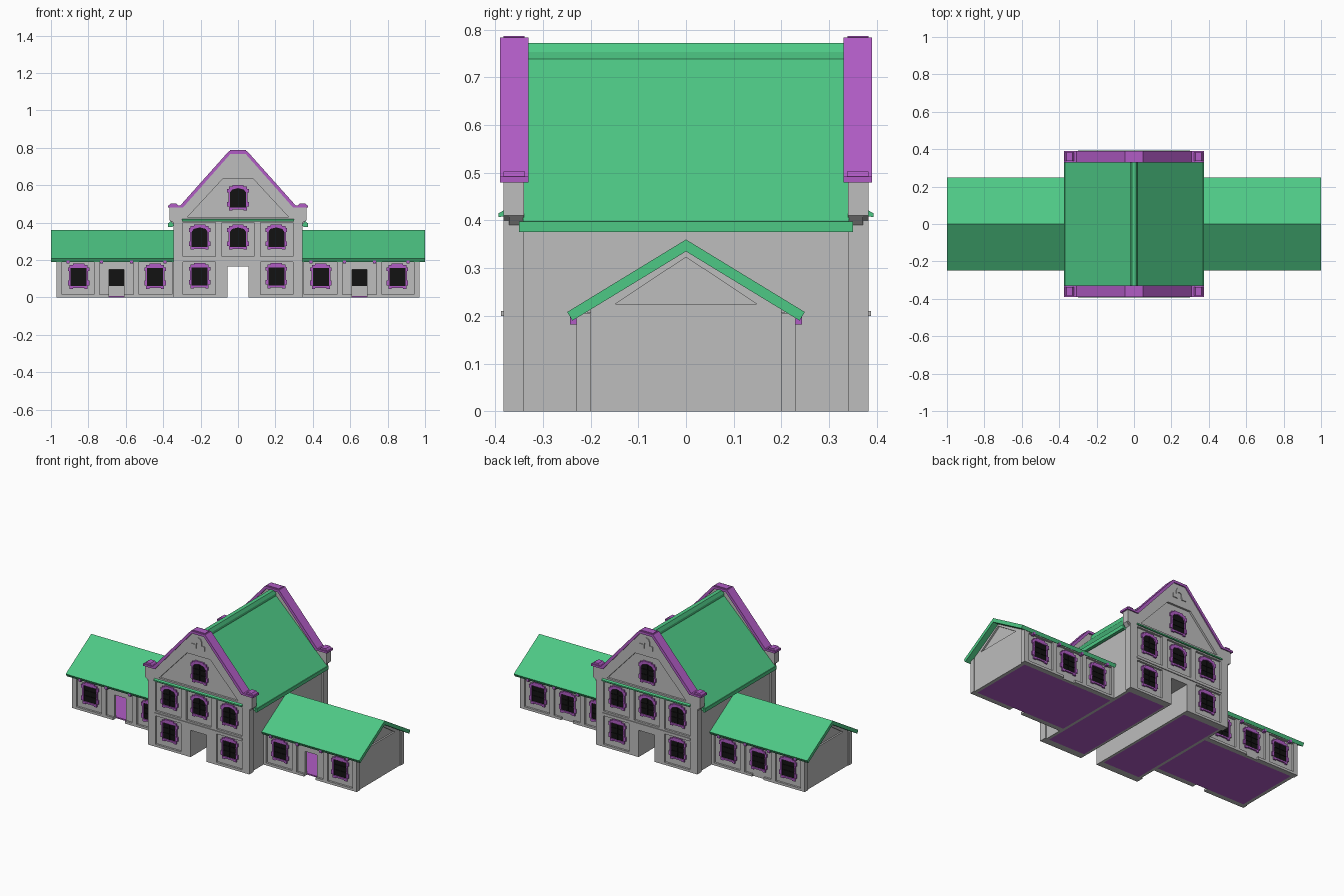
import bpy
import bmesh

default_cube = bpy.data.objects.get("Cube")
if default_cube:
    bpy.data.objects.remove(default_cube, do_unlink=True)


def make_material(name, red, green, blue):
    material = bpy.data.materials.new(name)
    material.use_nodes = True
    colour = (red, green, blue, 1)
    material.diffuse_color = colour
    material.node_tree.nodes["Principled BSDF"].inputs["Base Color"].default_value = colour
    return material


GREY = make_material("grey_plaster", .51, .51, .51)
GREEN = make_material("green_roofing", .076, .58, .235)
PURPLE = make_material("purple_trim", .44, .107, .56)
BLACK = make_material("black_glass", .006, .006, .006)


class Part:
    """One named object, modelled on the right front and mirrored."""

    def __init__(self, name, material, mirror_x=True, mirror_y=True):
        self.name, self.material = name, material
        self.axes = (mirror_x, mirror_y, False)
        self.mesh = bmesh.new()

    def prism(self, axis, outline, start, end):
        """Extrude an outline, (x, z) along y or (y, z) along x."""
        def place(point, depth):
            u, v = point
            return (u, depth, v) if axis == "y" else (depth, u, v)
        verts = [self.mesh.verts.new(place(point, start)) for point in outline]
        face = self.mesh.faces.new(verts)
        result = bmesh.ops.extrude_face_region(self.mesh, geom=[face], use_keep_orig=True)
        moved = [item for item in result["geom"] if isinstance(item, bmesh.types.BMVert)]
        step = end - start
        offset = (0, step, 0) if axis == "y" else (step, 0, 0)
        bmesh.ops.translate(self.mesh, verts=moved, vec=offset)

    def box(self, x0, x1, y0, y1, z0, z1):
        self.prism("y", [(x0, z0), (x1, z0), (x1, z1), (x0, z1)], y0, y1)

    def finish(self):
        bmesh.ops.recalc_face_normals(self.mesh, faces=self.mesh.faces[:])
        data = bpy.data.meshes.new(self.name)
        self.mesh.to_mesh(data)
        self.mesh.free()
        data.materials.append(self.material)
        thing = bpy.data.objects.new(self.name, data)
        bpy.context.collection.objects.link(thing)
        modifier = thing.modifiers.new("Mirror", "MIRROR")
        modifier.use_axis = self.axes
        modifier.use_mirror_merge = False


# Depths of the hall and wing facades: pier face, recessed face, inner face
HALL_FACE, HALL_PANEL, HALL_INSIDE = -.383, -.371, -.34
WING_FACE, WING_PANEL, WING_INSIDE = -.23, -.218, -.2

# Hall gable walls, with the opening of the passage
shoulder = [(.345, .39), (.365, .41), (.365, .48), (.3, .48), (.045, .775), (0, .775)]
part = Part("hall_gable_wall", GREY)
part.prism("y", [(0, .165), (.055, .165), (.055, 0), (.335, 0), (.335, .39)] + shoulder,
           HALL_PANEL, HALL_INSIDE)
part.finish()

# Raised gable border around a sunken panel
part = Part("gable_border", GREY)
part.prism("y", [(0, .635), (.08, .635), (.27, .43), (0, .43), (0, .4), (.345, .4)] + shoulder[1:],
           HALL_FACE, HALL_PANEL)
part.finish()

# Blind arch ornament near the gable top
part = Part("gable_ornament", GREY)
part.prism("y", [(0, .75), (.015, .745), (.022, .73), (.022, .705), (.045, .705), (.045, .68),
                 (.015, .68), (.012, .715), (0, .72)], HALL_FACE - .005, HALL_FACE)
part.finish()

# Corner piers, inner piers, plinth and bands of the hall facade
part = Part("hall_piers", GREY)
part.box(.295, .345, HALL_FACE, HALL_INSIDE, 0, .4)
for x0, x1, z0, z1 in [(.085, .12, 0, .4), (.055, .085, 0, .19), (.12, .295, 0, .015),
                       (0, .295, .19, .22), (0, .055, .165, .19)]:
    part.box(x0, x1, HALL_FACE, HALL_PANEL, z0, z1)
part.box(0, .3, HALL_FACE - .005, HALL_FACE, .2, .21)
part.finish()

# Side walls and the passage through the hall
part = Part("hall_side_wall", GREY)
part.box(.318, .335, HALL_INSIDE, 0, 0, .42)
part.finish()
part = Part("passage_lining", GREY)
part.box(.055, .07, HALL_INSIDE, 0, 0, .165)
part.box(0, .07, HALL_INSIDE, 0, .165, .18)
part.finish()

# Floors
part = Part("floors", PURPLE)
part.box(.07, .318, HALL_INSIDE, 0, 0, .008)
part.box(.335, .945, WING_INSIDE, 0, 0, .008)
part.finish()

# Hall roof, with eaves gutter and ridge cap
part = Part("hall_roof", GREEN)
part.prism("y", [(0, .76), (.37, .397), (.37, .377), (.352, .377), (0, .735)], -.342, 0)
part.box(.362, .373, -.35, 0, .376, .398)
part.prism("y", [(0, .772), (.012, .772), (.022, .753), (.022, .73), (0, .73)], -.338, 0)
part.finish()

# Purple coping along the gable, with small caps on the shoulders
part = Part("gable_coping", PURPLE)
part.prism("y", [(0, .783), (.048, .783), (.308, .492), (.375, .492), (.375, .48), (.295, .48),
                 (.04, .768), (0, .768)], -.39, -.33)
part.prism("y", [(.32, .492), (.37, .492), (.36, .503), (.33, .503)], -.383, -.337)
part.box(0, .042, -.382, -.338, .783, .787)
part.finish()

# Narrow pent roof at the foot of the gable
part = Part("pent_roof", GREEN)
part.prism("x", [(HALL_PANEL, .427), (-.393, .415), (-.393, .407), (HALL_PANEL, .41)], 0, .3)
part.finish()

# Wing long walls: the front has a doorway, the back is closed
part = Part("wing_front_wall", GREY, mirror_y=False)
part.prism("y", [(.335, 0), (.61, 0), (.61, .15), (.69, .15), (.69, 0), (.96, 0), (.96, .208),
                 (.335, .208)], WING_PANEL, WING_INSIDE)
part.finish()
part = Part("wing_back_wall", GREY, mirror_y=False)
part.box(.335, .96, -WING_INSIDE, -WING_PANEL, 0, .208)
part.finish()

# Wing piers, top band and plinth
part = Part("wing_piers", GREY)
for x0, x1 in [(.335, .352), (.53, .56), (.74, .77)]:
    part.box(x0, x1, WING_FACE, WING_PANEL, 0, .205)
part.box(.94, .97, WING_FACE, WING_INSIDE, 0, .205)
part.box(.352, .94, WING_FACE, WING_PANEL, .19, .203)
for x0, x1 in [(.352, .53), (.56, .61), (.69, .74), (.77, .94)]:
    part.box(x0, x1, WING_FACE, WING_PANEL, 0, .015)
part.finish()

# Wing end wall with a sunken triangle in its gable
part = Part("wing_end_wall", GREY)
part.prism("x", [(0, 0), (WING_INSIDE, 0), (WING_INSIDE, .215), (0, .34)], .945, .955)
part.prism("x", [(0, 0), (WING_INSIDE, 0), (WING_INSIDE, .215), (0, .34), (0, .323),
                 (-.148, .225), (0, .225)], .955, .965)
part.finish()

# Wing roof and purple rafter ends
part = Part("wing_roof", GREEN)
part.prism("x", [(0, .36), (-.249, .208), (-.238, .19), (0, .335)], .335, 1)
part.finish()
part = Part("rafter_ends", PURPLE)
for x in (.39, .57, .73, .91):
    part.box(x - .008, x + .008, -.243, -.222, .182, .202)
part.finish()

# Windows: a notched surround, dark panes and glazing bars
SURROUND = [(0, .07), (.03, .07), (.03, .062), (.048, .062), (.048, .05), (.058, .05), (.058, .03),
            (.051, .03), (.051, -.02), (.058, -.02), (.058, -.045), (.048, -.045), (.048, -.065),
            (.03, -.065), (.03, -.06), (0, -.06)]
SQUARE_HEAD = [(.043, .047), (0, .047)]
ARCHED_HEAD = [(.043, .03), (.032, .046), (0, .054)]


def add_window(trim, panes, x, z, wall, depth, arched=False, facing=-1):
    opening = [(0, -.05), (.043, -.05)] + (ARCHED_HEAD if arched else SQUARE_HEAD)
    for side in ((1,) if x == 0 else (1, -1)):
        def shift(points):
            return [(x + side * u, z + v) for u, v in points]
        trim.prism("y", shift(SURROUND + opening), wall, wall + facing * .009)
        panes.prism("y", shift(opening), wall + facing * .002, wall - facing * depth)
        for height in (-.017, .015):
            bar = [(0, height), (.043, height), (.043, height + .003), (0, height + .003)]
            panes.prism("y", shift(bar), wall, wall + facing * .005)
        upright = [(0, -.05), (.002, -.05), (.002, .047), (0, .047)]
        panes.prism("y", shift(upright), wall, wall + facing * .005)


trim, panes = Part("hall_window_surrounds", PURPLE), Part("hall_window_panes", BLACK)
add_window(trim, panes, .205, .113, HALL_PANEL, .02)
for x, z in [(0, .32), (.205, .32), (0, .53)]:
    add_window(trim, panes, x, z, HALL_PANEL, .02, arched=True)
trim.finish()
panes.finish()

trim, panes = Part("wing_window_surrounds", PURPLE), Part("wing_window_panes", BLACK)
for x in (.443, .852):
    add_window(trim, panes, x, .11, WING_PANEL, .02)
trim.finish()
panes.finish()

# The middle window exists only on the back of each wing
trim = Part("back_window_surround", PURPLE, mirror_y=False)
panes = Part("back_window_panes", BLACK, mirror_y=False)
add_window(trim, panes, .65, .11, -WING_PANEL, .02, facing=1)
trim.finish()
panes.finish()
